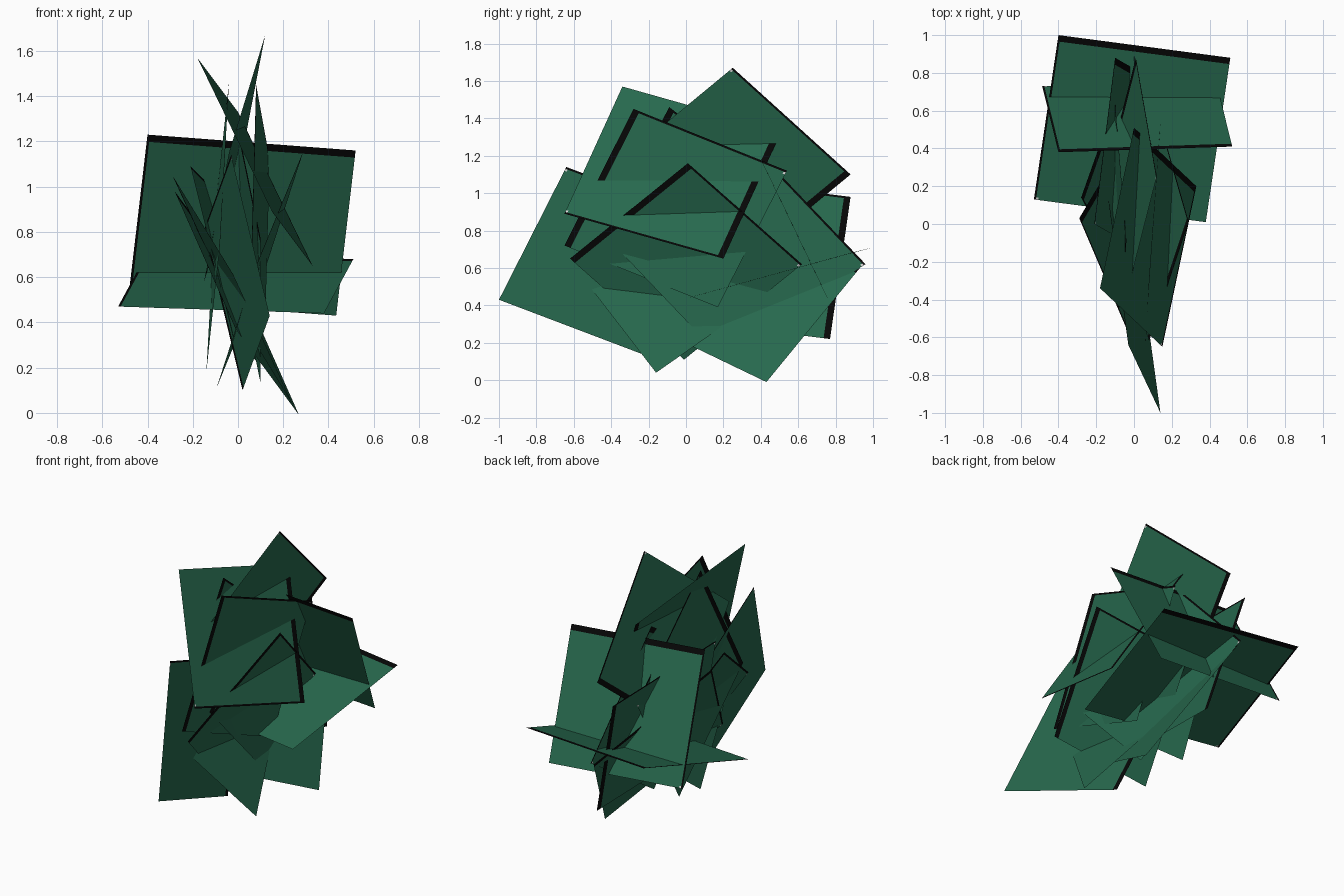
import bpy
from mathutils import Vector

if "Cube" in bpy.data.objects:
    bpy.data.objects.remove(bpy.data.objects["Cube"])


def mat(name, rgb):
    m = bpy.data.materials.new(name)
    m.diffuse_color = (*rgb, 1)
    m.use_nodes = True
    m.node_tree.nodes["Principled BSDF"].inputs["Base Color"].default_value = m.diffuse_color
    return m


GREEN = mat("leaf green", (0.02, 0.14, 0.075))
BLACK = mat("border black", (0.002, 0.002, 0.002))
WHITE = mat("dot white", (0.7, 0.7, 0.7))

THICK, THIN, DOT = 0.035, 0.011, 0.013


def card(name, k, d, e):
    """Flat card: k = black corner, k-d = thin black edge, k-e = thick black edge."""
    k, d, e = Vector(k), Vector(d), Vector(e)
    u, v = d - k, e - k
    lu, lv = u.length, v.length
    us = [0, THICK / lu, 1 - DOT / lu, 1]
    vs = [0, THIN / lv, (THIN + DOT) / lv, 1]
    verts = [k + u * a + v * b for b in vs for a in us]
    faces, mats = [], []
    for j in range(3):
        for i in range(3):
            n = j * 4 + i
            faces.append((n, n + 1, n + 5, n + 4))
            # borders along both black edges, a small dot at the far end
            mats.append(1 if i == 0 or j == 0 else 2 if (i, j) == (2, 1) else 0)
    me = bpy.data.meshes.new(name)
    me.from_pydata(verts, [], faces)
    for m in (GREEN, BLACK, WHITE):
        me.materials.append(m)
    for p, m in zip(me.polygons, mats):
        p.material_index = m
    ob = bpy.data.objects.new(name, me)
    bpy.context.collection.objects.link(ob)


# the two broad cards facing up and front
card("flat_leaf_card", (-.40, 1.0, .71), (-.53, .13, .47), (.51, .88, .68))
card("upright_leaf_card", (-.40, .38, 1.23), (-.486, .73, .50), (.52, .41, 1.16))

# the bunch of cards standing close to the centre plane
SIDE_CARDS = [
    ((.08, -.28, 1.45), (.14, .54, 1.12), (.06, -.65, .72)),
    ((.33, .20, .65), (.15, -.65, .89), (0, .51, 1.33)),
    ((.01, .88, 1.10), (.12, .25, 1.67), (-.15, .25, .58)),
    ((-.15, .23, .81), (-.03, -.64, 1.14), (.02, -.13, .10)),
    ((-.29, .03, 1.05), (-.02, -.60, .61), (-.03, .47, .48)),
    ((-.28, .14, .98), (-.01, -.36, .37), (0, .93, .60)),
    ((0, .35, 1.26), (0, .96, .62), (.10, -.43, .77)),
    ((.29, .01, 1.16), (.115, .62, .62), (.08, -.62, .65)),
    ((-.10, .88, .98), (-.21, 0, 1.09), (.09, .77, .22)),
    ((-.04, -.09, 1.46), (-.10, .64, .90), (-.08, -.46, .74)),
]
for i, c in enumerate(SIDE_CARDS):
    card(f"side_leaf_card_{i + 1}", *c)
